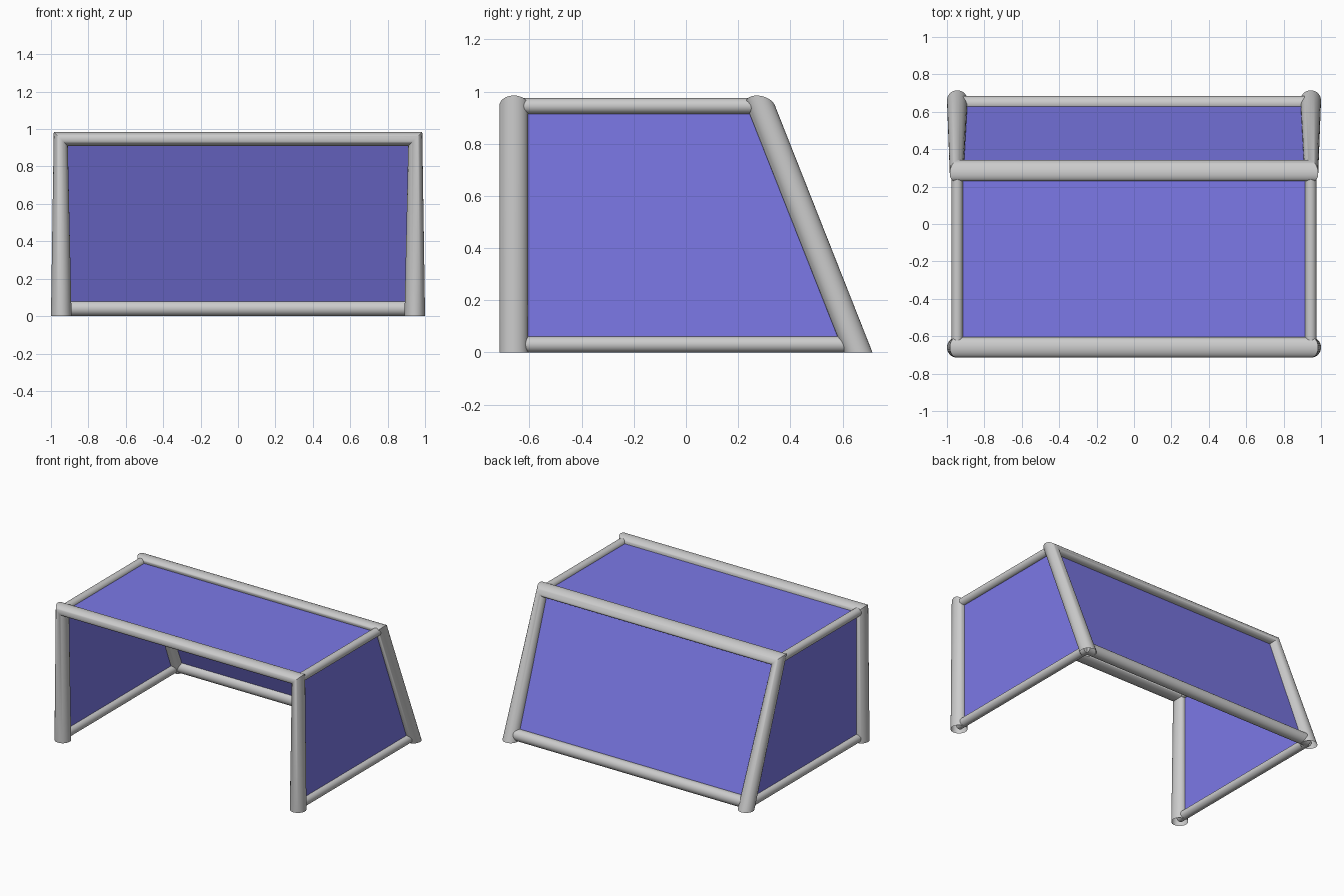
import bpy, bmesh, math
from mathutils import Vector

if "Cube" in bpy.data.objects:
    bpy.data.objects.remove(bpy.data.objects["Cube"])

SIDES = 32
LEAN = 0.395          # backward slope of the rear frame
TOP = 0.9475          # height of the top tube centres
POST_Y = 0.66
SIDE_X = 0.945

blue = bpy.data.materials.new("blue_panel")
blue.diffuse_color = (0.2, 0.19, 0.8, 1)
blue.use_nodes = True
blue.node_tree.nodes["Principled BSDF"].inputs["Base Color"].default_value = blue.diffuse_color


def finish(name, bm, smooth=True):
    mesh = bpy.data.meshes.new(name)
    bmesh.ops.recalc_face_normals(bm, faces=bm.faces)
    bm.to_mesh(mesh)
    bm.free()
    ob = bpy.data.objects.new(name, mesh)
    bpy.context.collection.objects.link(ob)
    if smooth:
        bpy.ops.object.select_all(action='DESELECT')
        ob.select_set(True)
        bpy.context.view_layer.objects.active = ob
        bpy.ops.object.shade_smooth_by_angle(angle=math.radians(35))
    return ob


def hoop(name, y0, lean):
    """Two tapered posts mitred into a flattened crossbar, open at the feet."""
    bm = bmesh.new()
    rings = []
    # station: side, centre x, x radius, centre z, z radius
    for s, cx, rx, cz, rz in ((-1, SIDE_X, 0.055, 0, 0),
                              (-1, TOP, 0.0375, TOP, 0.0375),
                              (1, TOP, 0.0375, TOP, 0.0375),
                              (1, SIDE_X, 0.055, 0, 0)):
        ring = []
        for i in range(SIDES):
            a = 2 * math.pi * i / SIDES
            z = cz + rz * math.cos(a)
            ring.append(bm.verts.new((s * (cx + rx * math.cos(a)),
                                      y0 + 0.055 * math.sin(a) - lean * z, z)))
        rings.append(ring)
    for r, q in zip(rings, rings[1:]):
        for i in range(SIDES):
            j = (i + 1) % SIDES
            bm.faces.new((r[i], r[j], q[j], q[i]))
    return finish(name, bm)


def bar(name, p, q, radius):
    """Round tube between two points."""
    p, q = Vector(p), Vector(q)
    d = q - p
    bm = bmesh.new()
    bmesh.ops.create_cone(bm, cap_ends=True, segments=SIDES, radius1=radius,
                          radius2=radius, depth=d.length)
    ob = finish(name, bm)
    ob.location = (p + q) / 2
    ob.rotation_euler = d.to_track_quat('Z', 'Y').to_euler()
    return ob


def panel(name, pts):
    """Thin flat sheet."""
    bm = bmesh.new()
    bm.faces.new([bm.verts.new(p) for p in pts])
    ob = finish(name, bm, False)
    ob.data.materials.append(blue)
    return ob


def rear_y(z):
    return POST_Y - LEAN * z


# Front and rear frames
hoop("front_frame", -POST_Y, 0)
hoop("rear_frame", POST_Y, LEAN)

# Side rails and side panels
for side, s in (("left", -1), ("right", 1)):
    x = s * SIDE_X
    bar(side + "_top_rail", (x, -POST_Y, 0.945), (x, rear_y(0.945), 0.945), 0.03)
    bar(side + "_bottom_rail", (x, -POST_Y, 0.031), (x, rear_y(0.031), 0.031), 0.031)
    panel(side + "_panel", [(x, -POST_Y, 0.031), (x, rear_y(0.031), 0.031),
                            (x, rear_y(TOP), TOP), (x, -POST_Y, TOP)])

# Rear bottom rail
bar("rear_bottom_rail", (-SIDE_X, rear_y(0.041), 0.041),
    (SIDE_X, rear_y(0.041), 0.041), 0.041)

# Roof and back panels
X = SIDE_X
panel("roof_panel", [(-X, -POST_Y, TOP), (X, -POST_Y, TOP),
                     (X, rear_y(TOP), TOP), (-X, rear_y(TOP), TOP)])
panel("back_panel", [(X, rear_y(0.041), 0.041), (-X, rear_y(0.041), 0.041),
                     (-X, rear_y(TOP), TOP), (X, rear_y(TOP), TOP)])
